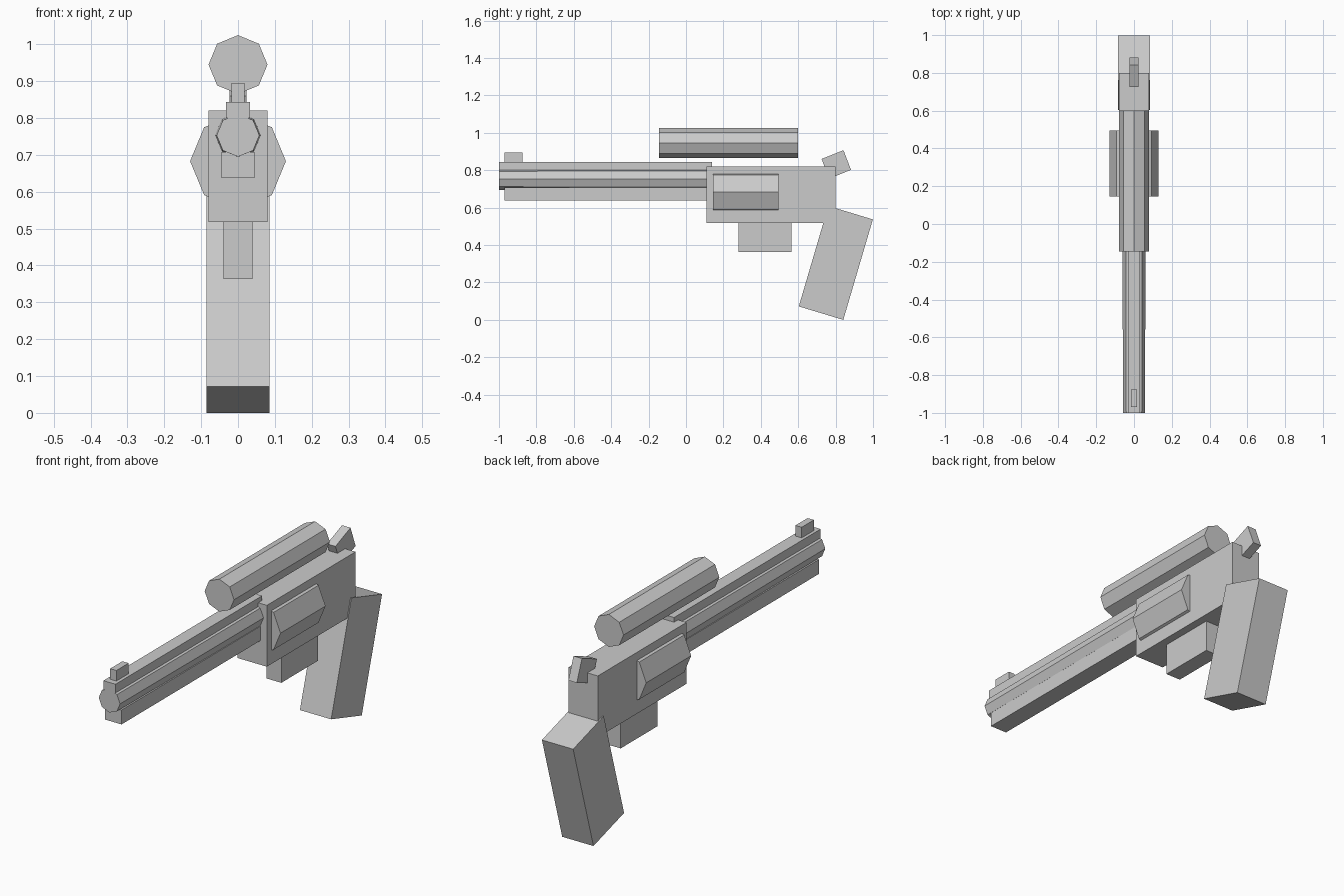
import bpy, bmesh
from math import sin, cos, pi
from mathutils import Vector

cube = bpy.data.objects.get("Cube")
if cube:
    bpy.data.objects.remove(cube, do_unlink=True)

GREY = (0.6, 0.6, 0.6, 1.0)
grey = bpy.data.materials.new("plain_grey")
grey.diffuse_color = GREY
grey.use_nodes = True
grey.node_tree.nodes["Principled BSDF"].inputs["Base Color"].default_value = GREY


def loft(name, start, end):
    """Flat-faced solid between two matching outlines."""
    bm = bmesh.new()
    a = [bm.verts.new(p) for p in start]
    b = [bm.verts.new(p) for p in end]
    n = len(a)
    bm.faces.new(a)
    bm.faces.new(b)
    for i in range(n):
        j = (i + 1) % n
        bm.faces.new((a[i], a[j], b[j], b[i]))
    bmesh.ops.recalc_face_normals(bm, faces=bm.faces)
    mesh = bpy.data.meshes.new(name)
    bm.to_mesh(mesh)
    bm.free()
    mesh.materials.append(grey)
    obj = bpy.data.objects.new(name, mesh)
    bpy.context.collection.objects.link(obj)


def slab(name, half_width, profile):
    """Side profile of (y, z) points, extruded evenly across x."""
    loft(name, [(-half_width, y, z) for y, z in profile],
         [(half_width, y, z) for y, z in profile])


def box(name, half_width, y0, y1, z0, z1):
    slab(name, half_width, [(y0, z0), (y1, z0), (y1, z1), (y0, z1)])


def tilted_box(name, half_width, corner, along, up):
    """Box from one corner and two side vectors in the (y, z) plane."""
    c, a, u = Vector(corner), Vector(along), Vector(up)
    slab(name, half_width, [c, c + a, c + a + u, c + u])


def octagon_rod(name, z, y0, y1, r0, r1):
    """Eight-sided rod along y with a corner at the top."""
    def ring(y, r):
        return [(r * cos(k * pi / 4), y, z + r * sin(k * pi / 4)) for k in range(8)]
    loft(name, ring(y0, r0), ring(y1, r1))


# Barrel group
octagon_rod("barrel", 0.753, -1.0, 0.13, 0.058, 0.062)
box("barrel_top_rib", 0.033, -1.0, 0.14, 0.80, 0.843)
box("barrel_underlug", 0.045, -0.97, 0.13, 0.637, 0.708)
box("front_sight", 0.017, -0.97, -0.875, 0.84, 0.895)

# Body and rotating drum
box("frame", 0.08, 0.11, 0.80, 0.518, 0.82)
octagon_rod("drum", 0.683, 0.145, 0.495, 0.13, 0.13)
box("trigger_guard", 0.04, 0.28, 0.565, 0.363, 0.53)

# Scope tube
octagon_rod("scope", 0.945, -0.145, 0.60, 0.08, 0.08)

# Slanted handle and hammer
tilted_box("grip", 0.085, (0.603, 0.072), (0.238, -0.072), (0.158, 0.537))
tilted_box("hammer", 0.023, (0.765, 0.755), (0.117, 0.047), (-0.04, 0.105))
